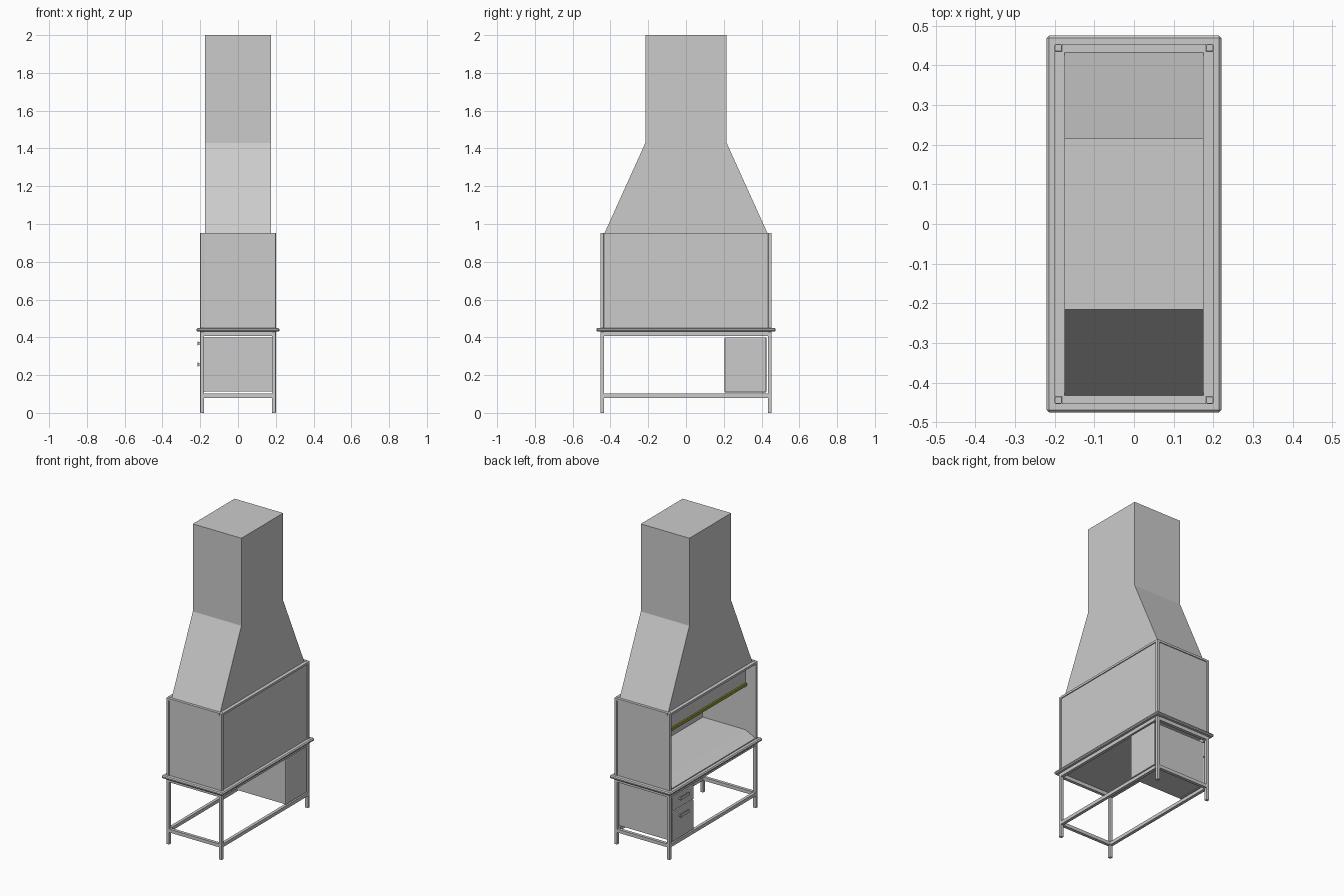
import bpy, bmesh

if "Cube" in bpy.data.objects:
    bpy.data.objects.remove(bpy.data.objects["Cube"])


def box(name, x, y, z, bevel=0):
    """Box from (min, max) pairs on each axis."""
    bm = bmesh.new()
    bmesh.ops.create_cube(bm, size=1)
    for v in bm.verts:
        v.co = [r[0] if c < 0 else r[1] for c, r in zip(v.co, (x, y, z))]
    me = bpy.data.meshes.new(name)
    bm.to_mesh(me)
    bm.free()
    ob = bpy.data.objects.new(name, me)
    bpy.context.collection.objects.link(ob)
    if bevel:
        m = ob.modifiers.new("bevel", 'BEVEL')
        m.width = bevel
        m.segments = 2
    return ob


def prism(name, profile, a, b, axis):
    """Extrude a 2D profile (other horizontal axis, z) along axis from a to b."""
    n = len(profile)
    pts = [(t, p, z) if axis == 'X' else (p, t, z) for t in (a, b) for p, z in profile]
    faces = [tuple(range(n)), tuple(range(2 * n - 1, n - 1, -1))]
    faces += [(i, (i + 1) % n, n + (i + 1) % n, n + i) for i in range(n)]
    me = bpy.data.meshes.new(name)
    me.from_pydata(pts, [], faces)
    bm = bmesh.new()
    bm.from_mesh(me)
    bmesh.ops.recalc_face_normals(bm, faces=bm.faces)
    bm.to_mesh(me)
    bm.free()
    ob = bpy.data.objects.new(name, me)
    bpy.context.collection.objects.link(ob)
    return ob


def span(s, outer, t):
    """Strip of thickness t just inside s*outer."""
    return tuple(sorted((s * outer, s * (outer - t))))


X, Y = 0.2, 0.453

# stand: legs and rails
T = 0.02
for sx in (-1, 1):
    for sy in (-1, 1):
        box("leg", span(sx, X, T), span(sy, Y, T), (0, 0.43), 0.002)
for name, z in (("lower_rail", (0.08, 0.102)), ("upper_rail", (0.407, 0.43))):
    for s in (-1, 1):
        box(name + "_long", span(s, X, T), (-Y + T, Y - T), z)
        box(name + "_end", (-X + T, X - T), span(s, Y, T), z)

# worktop with chamfered rim
top = box("worktop", (-0.22, 0.22), (-0.475, 0.475), (0.43, 0.449))
m = top.modifiers.new("bevel", 'BEVEL')
m.width = 0.006
m.segments = 1

# chamber frame: corner posts, top rails
P = 0.018
for sx in (-1, 1):
    for sy in (-1, 1):
        box("chamber_post", span(sx, X, P), span(sy, Y, P), (0.449, 0.952), 0.002)
for s in (-1, 1):
    box("chamber_rail_long", span(s, X, P), (-Y + P, Y - P), (0.938, 0.952))
    box("chamber_rail_end", (-X + P, X - P), span(s, Y, P), (0.938, 0.952))

# chamber walls and ceiling; the -x side stays open
for s in (-1, 1):
    box("chamber_end_panel", (-X + 0.008, X - P), span(s, Y - 0.006, 0.01), (0.449, 0.938))
box("chamber_back_panel", (X - 0.016, X - 0.006), (-Y + P, Y - P), (0.449, 0.938))
box("chamber_ceiling", (-X + P, X - P), (-Y + P, Y - P), (0.938, 0.95))

# raised chamber floor with sloping sill
prism("chamber_floor", [(-0.195, 0.449), (-0.195, 0.455), (-0.12, 0.49), (0.184, 0.49), (0.184, 0.449)],
      -0.437, 0.437, 'Y')

# sash with coloured handle bar
box("sash", (-0.122, -0.112), (-0.437, 0.437), (0.79, 0.938))
bar = box("sash_handle", (-0.132, -0.11), (-0.437, 0.437), (0.778, 0.796))
mat = bpy.data.materials.new("olive")
mat.diffuse_color = (0.3, 0.3, 0.03, 1)
mat.use_nodes = True
mat.node_tree.nodes["Principled BSDF"].inputs["Base Color"].default_value = mat.diffuse_color
bar.data.materials.append(mat)

# exhaust hood
prism("hood", [(-0.432, 0.95), (-0.215, 1.43), (-0.215, 2.0), (0.215, 2.0), (0.215, 1.43), (0.432, 0.95)],
      -0.175, 0.175, 'X')

# drawer cabinet facing -x
C = (0.205, 0.425)
box("cabinet_body", (-0.18, 0.19), (C[0] + 0.002, C[1] - 0.002), (0.112, 0.398))
box("cabinet_back", (0.186, 0.2), C, (0.108, 0.4), 0.006)
for z0, z1, zh in ((0.305, 0.4, 0.368), (0.108, 0.3, 0.256)):
    box("drawer_front", (-0.2, -0.178), C, (z0, z1), 0.005)
    yc = sum(C) / 2
    box("drawer_handle", (-0.215, -0.209), (yc - 0.045, yc + 0.045), (zh - 0.01, zh + 0.01), 0.002)
    for s in (-1, 1):
        ym = yc + s * 0.04
        box("handle_mount", (-0.211, -0.198), (ym - 0.004, ym + 0.004), (zh - 0.006, zh + 0.006))
